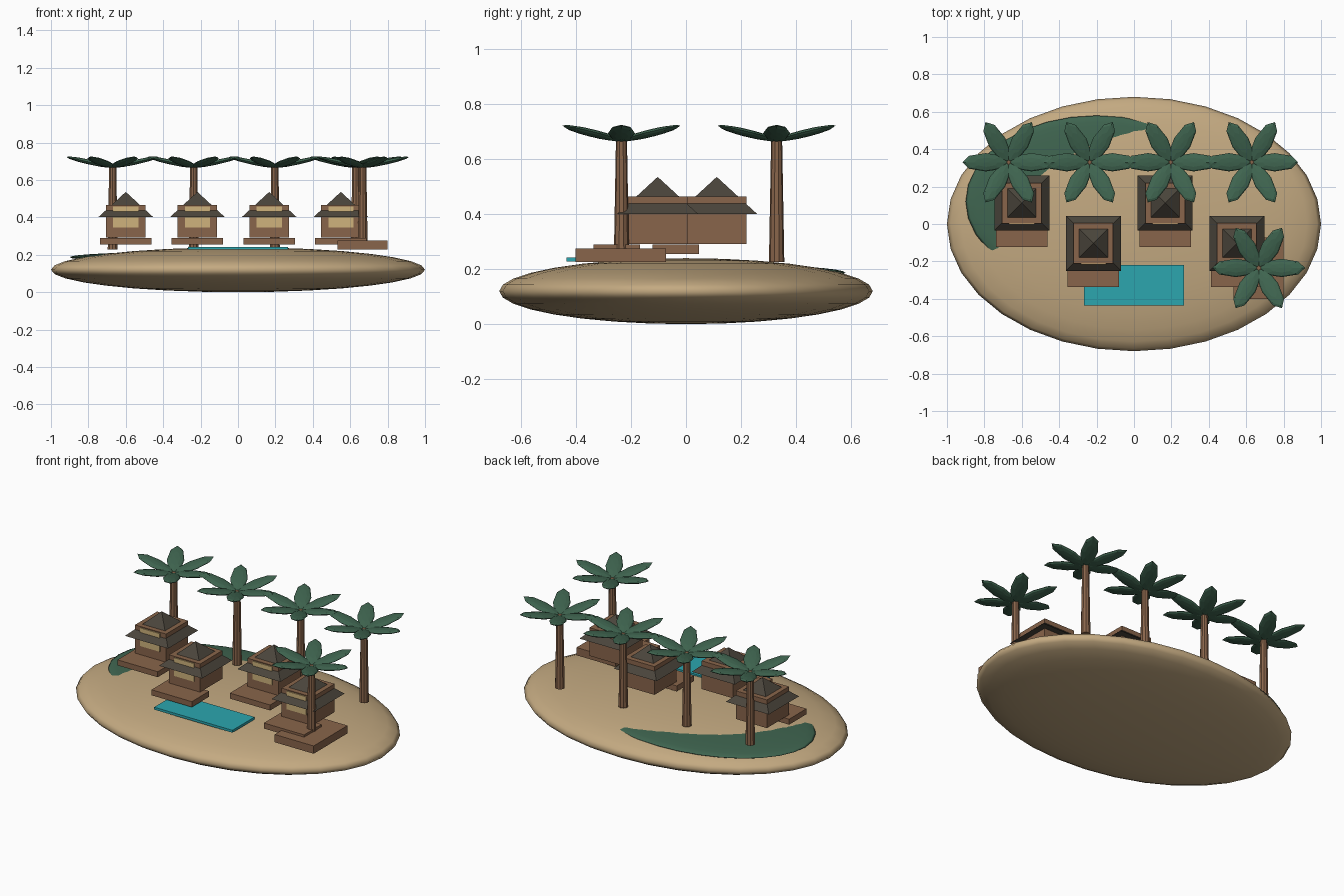
import bpy, bmesh
from math import radians, pi, sqrt
from mathutils import Matrix, Vector

if "Cube" in bpy.data.objects:
    bpy.data.objects.remove(bpy.data.objects["Cube"])


def material(name, rgb):
    m = bpy.data.materials.new(name)
    m.diffuse_color = (*rgb, 1)
    m.use_nodes = True
    m.node_tree.nodes["Principled BSDF"].inputs["Base Color"].default_value = m.diffuse_color
    return m


SAND = material("sand", (0.55, 0.40, 0.22))
GRASS = material("leaf_green", (0.05, 0.13, 0.08))
WATER = material("water", (0.025, 0.38, 0.43))
WOOD = material("wood", (0.25, 0.13, 0.07))
THATCH = material("thatch", (0.07, 0.06, 0.045))
SCREEN = material("screen", (0.62, 0.45, 0.20))


def finish(name, bm, mat, smooth=False):
    bmesh.ops.recalc_face_normals(bm, faces=bm.faces)
    for f in bm.faces:
        f.smooth = smooth
    me = bpy.data.meshes.new(name)
    bm.to_mesh(me)
    bm.free()
    me.materials.append(mat)
    ob = bpy.data.objects.new(name, me)
    bpy.context.collection.objects.link(ob)
    return ob


def box(name, centre, size, mat):
    bm = bmesh.new()
    bmesh.ops.create_cube(bm, size=1, matrix=Matrix.LocRotScale(Vector(centre), None, Vector(size)))
    return finish(name, bm, mat)


def ellipsoid(name, centre, radii, mat):
    bm = bmesh.new()
    bmesh.ops.create_uvsphere(bm, u_segments=32, v_segments=16, radius=1,
                              matrix=Matrix.LocRotScale(Vector(centre), None, Vector(radii)))
    return finish(name, bm, mat, True)


def cone(name, x, y, z0, z1, r0, r1, sides, mat, turn=0.0):
    bm = bmesh.new()
    bmesh.ops.create_cone(bm, cap_ends=True, segments=sides, radius1=r0, radius2=r1, depth=z1 - z0,
                          matrix=Matrix.Translation((x, y, (z0 + z1) / 2)) @ Matrix.Rotation(turn, 4, 'Z'))
    bmesh.ops.remove_doubles(bm, verts=bm.verts, dist=1e-5)
    return finish(name, bm, mat)


# Island, grassy patch and pool
ellipsoid("island", (0, 0, 0.12), (1, 0.68, 0.12), SAND)
ellipsoid("grass_patch", (-0.2, 0.12, 0.187), (0.7, 0.46, 0.03), GRASS)
box("pool", (0, -0.328, 0.235), (0.534, 0.215, 0.015), WATER)


# Huts: wall block poking through a pyramid roof, front deck and screen
def hut(i, x, y):
    box(f"hut_walls_{i}", (x, y, 0.378), (0.212, 0.216, 0.174), WOOD)
    cone(f"hut_roof_{i}", x, y, 0.401, 0.536, 0.147 * sqrt(2), 0, 4, THATCH, pi / 4)
    box(f"hut_deck_{i}", (x, y - 0.149, 0.272), (0.275, 0.17, 0.034), WOOD)
    box(f"hut_screen_{i}", (x, y - 0.107, 0.403), (0.134, 0.014, 0.112), SCREEN)


for i, x in enumerate((-0.6, -0.217, 0.167, 0.55)):
    hut(i + 1, x, 0.112 if i % 2 == 0 else -0.103)

# Terrace under the front palm
box("terrace", (0.665, -0.237, 0.251), (0.266, 0.33, 0.048), WOOD)


# Palms: tapered trunk and six raised leaf blades
def palm(i, x, y):
    cone(f"palm_trunk_{i}", x, y, 0.227, 0.675, 0.028, 0.02, 10, WOOD)
    bm = bmesh.new()
    for k in range(6):
        blade = (Matrix.Translation((x, y, 0.668)) @ Matrix.Rotation(k * pi / 3, 4, 'Z')
                 @ Matrix.Rotation(radians(-12.5), 4, 'Y') @ Matrix.Translation((0.125, 0, 0))
                 @ Matrix.Diagonal((0.129, 0.049, 0.013, 1)))
        bmesh.ops.create_uvsphere(bm, u_segments=8, v_segments=6, radius=1, matrix=blade)
    finish(f"palm_leaves_{i}", bm, GRASS)


for i, (x, y) in enumerate([(-0.67, 0.33), (-0.237, 0.33), (0.197, 0.33), (0.63, 0.33), (0.667, -0.235)]):
    palm(i + 1, x, y)
